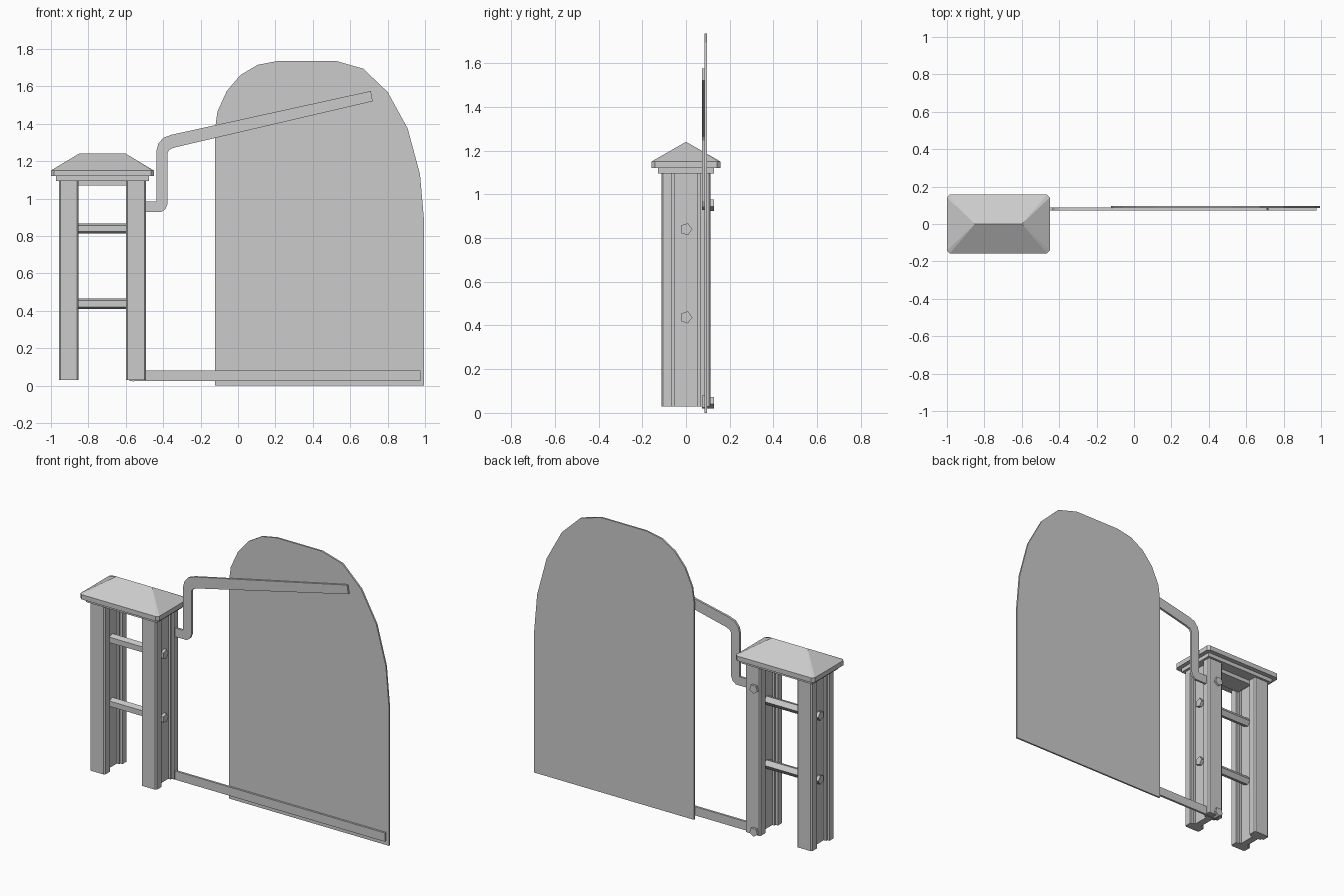
import bpy
import bmesh
from math import cos, sin, pi

if "Cube" in bpy.data.objects:
    bpy.data.objects.remove(bpy.data.objects["Cube"])

# One plain grey
GREY = (0.6, 0.6, 0.6, 1)
mat = bpy.data.materials.new("plain_grey")
mat.use_nodes = True
mat.diffuse_color = GREY
mat.node_tree.nodes["Principled BSDF"].inputs["Base Color"].default_value = GREY


def finish(name, bm):
    bmesh.ops.recalc_face_normals(bm, faces=bm.faces)
    mesh = bpy.data.meshes.new(name)
    bm.to_mesh(mesh)
    bm.free()
    mesh.materials.append(mat)
    obj = bpy.data.objects.new(name, mesh)
    bpy.context.collection.objects.link(obj)
    return obj


def prism(name, outline, axis, start, end):
    """Extrude a 2D outline along one axis; the outline uses the other two axes in order."""
    bm = bmesh.new()

    def place(point, depth):
        co = list(point)
        co.insert("xyz".index(axis), depth)
        return bm.verts.new(co)

    face = bm.faces.new([place(p, start) for p in outline])
    grown = bmesh.ops.extrude_face_region(bm, geom=[face], use_keep_orig=True)
    shift = [0, 0, 0]
    shift["xyz".index(axis)] = end - start
    verts = [g for g in grown["geom"] if isinstance(g, bmesh.types.BMVert)]
    bmesh.ops.translate(bm, verts=verts, vec=shift)
    return finish(name, bm)


def rect(a0, a1, b0, b1):
    return [(a0, b0), (a1, b0), (a1, b1), (a0, b1)]


def pentagon(a, b, radius, turn):
    return [(a + radius * cos(turn + i * 2 * pi / 5),
             b + radius * sin(turn + i * 2 * pi / 5)) for i in range(5)]


# Channelled posts: a stepped groove runs up both side faces
half = [(0.045, -0.113), (0.053, -0.105), (0.053, -0.063), (0.038, -0.063),
        (0.038, -0.052), (0.022, -0.052)]
side = half + [(x, -y) for x, y in reversed(half)]
section = side + [(-x, y) for x, y in reversed(side)]
CENTRE = -0.725
for name, cx in (("left_post", CENTRE + 0.18), ("right_post", CENTRE - 0.18)):
    prism(name, [(x + cx, y) for x, y in section], "z", 0.03, 1.1)

# Cross rods between the posts, ends showing in the outer grooves
for name, z in (("lower_rod", 0.437), ("upper_rod", 0.84)):
    prism(name, pentagon(0, z, 0.029, 0), "x", CENTRE - 0.22, CENTRE + 0.22)

# Cap: inner block, moulding and hipped roof
prism("cap_block", rect(CENTRE - 0.14, CENTRE + 0.14, -0.06, 0.06), "z", 1.07, 1.1)
prism("cap_moulding", rect(CENTRE - 0.248, CENTRE + 0.248, -0.128, 0.128), "z", 1.095, 1.12)

bm = bmesh.new()
W, D, C = 0.275, 0.157, 0.015
for sx in (-1, 1):
    bm.verts.new((CENTRE + sx * 0.125, 0, 1.24))
    for sy in (-1, 1):
        for z in (1.12, 1.15):
            bm.verts.new((CENTRE + sx * W, sy * (D - C), z))
            bm.verts.new((CENTRE + sx * (W - C), sy * D, z))
bmesh.ops.convex_hull(bm, input=bm.verts)
bmesh.ops.dissolve_limit(bm, angle_limit=0.01, verts=bm.verts, edges=bm.edges)
finish("hipped_roof", bm)

# Arched board, lopsided at the top
board = [(-0.123, 0), (0.995, 0), (0.995, 0.88), (0.973, 1.13), (0.907, 1.375),
         (0.8, 1.57), (0.67, 1.694), (0.527, 1.735), (0.21, 1.735), (0.105, 1.715),
         (0.013, 1.66), (-0.06, 1.575), (-0.11, 1.465), (-0.123, 1.37)]
prism("arched_board", board, "y", 0.085, 0.096)

# Bent upper arm and straight lower bar carrying the board
arm = [(-0.58, 0.928), (-0.41, 0.928), (-0.388, 0.944), (-0.377, 0.97),
       (-0.377, 1.245), (-0.366, 1.262), (-0.34, 1.273), (0.72, 1.52),
       (0.71, 1.575), (-0.356, 1.341), (-0.4, 1.325), (-0.426, 1.293),
       (-0.436, 1.255), (-0.436, 0.983), (-0.58, 0.983)]
prism("upper_arm", arm, "y", 0.073, 0.087)
prism("lower_bar", rect(-0.58, 0.975, 0.025, 0.08), "y", 0.073, 0.087)

# Bolts through the back of the post
for name, z in (("lower_bolt", 0.05), ("upper_bolt", 0.953)):
    prism(name, pentagon(-0.56, z, 0.029, -pi / 2), "y", 0.073, 0.127)
